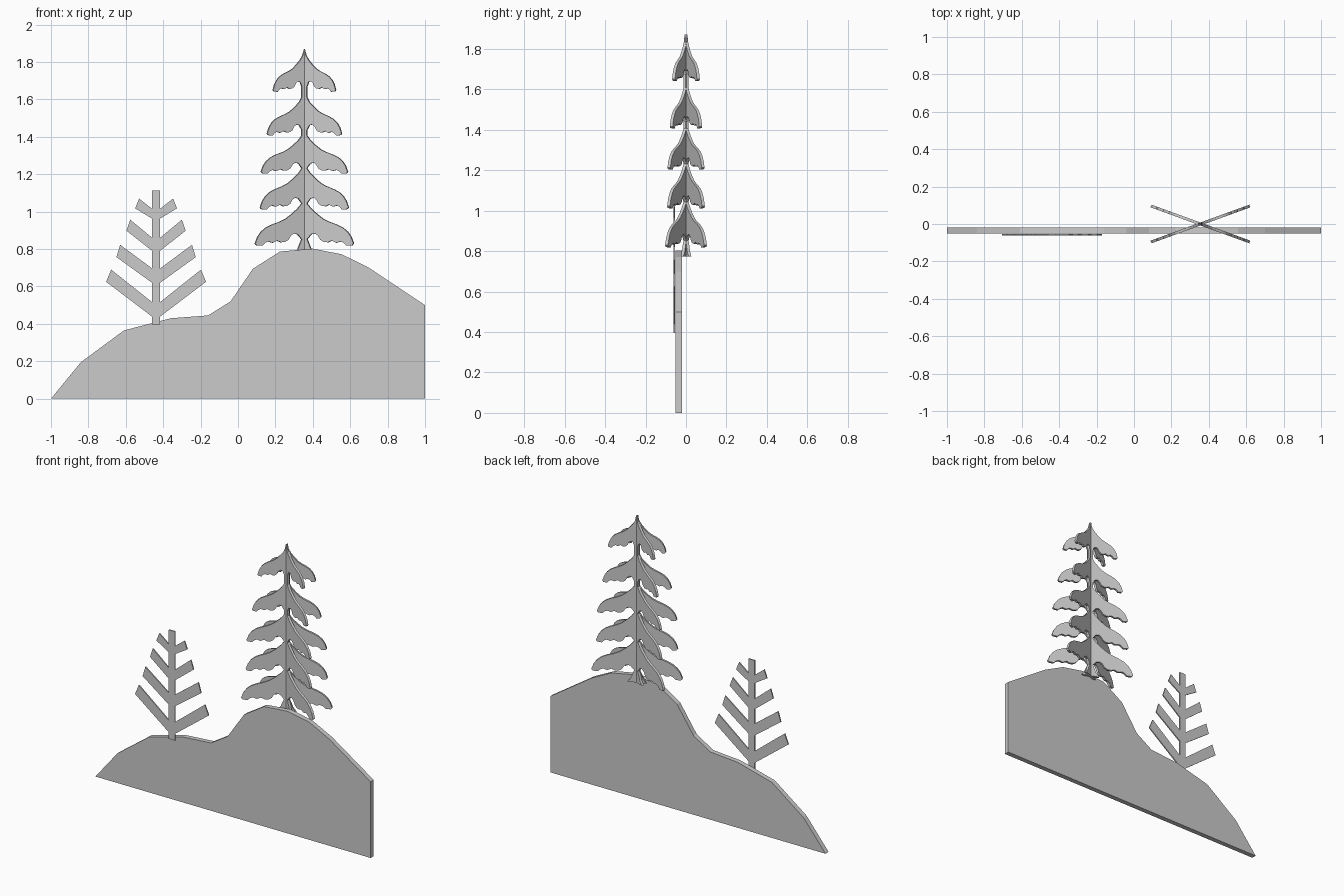
import bpy, bmesh, math


def slab(name, outline, y0, y1):
    """Extrude an (x, z) outline from y0 to y1."""
    bm = bmesh.new()
    face = bm.faces.new([bm.verts.new((x, y0, z)) for x, z in outline])
    ext = bmesh.ops.extrude_face_region(bm, geom=[face])
    verts = [g for g in ext["geom"] if isinstance(g, bmesh.types.BMVert)]
    bmesh.ops.translate(bm, verts=verts, vec=(0, y1 - y0, 0))
    bmesh.ops.recalc_face_normals(bm, faces=bm.faces)
    mesh = bpy.data.meshes.new(name)
    bm.to_mesh(mesh)
    bm.free()
    obj = bpy.data.objects.new(name, mesh)
    bpy.context.collection.objects.link(obj)
    return obj


def mirrored(right):
    """Close a right-hand half outline with its mirror image."""
    return right + [(-x, z) for x, z in reversed(right) if x > 0]


# hill board
hill = [(-1, 0), (-0.84, 0.195), (-0.61, 0.365), (-0.36, 0.43), (-0.16, 0.445),
        (-0.04, 0.52), (0.08, 0.695), (0.225, 0.787), (0.40, 0.802),
        (0.555, 0.772), (0.70, 0.70), (1, 0.50), (1, 0)]
slab("hill", hill, -0.052, -0.02)

# small stick tree: (lower root z, tip x, lower tip z, upper tip x, upper tip z, upper root z)
T = 0.022
half = [(T, 0.396)]
for z0, x1, z1, x2, z2, z3 in [(0.439, 0.267, 0.625, 0.24, 0.69, 0.517),
                               (0.620, 0.212, 0.757, 0.192, 0.823, 0.697),
                               (0.791, 0.158, 0.898, 0.138, 0.957, 0.861),
                               (0.963, 0.112, 1.018, 0.091, 1.07, 1.016)]:
    half += [(T, z0), (x1, z1), (x2, z2), (T, z3)]
half.append((T, 1.112))
small = slab("small_tree", mirrored(half), -0.062, -0.054)
small.location.x = -0.438

# fir outline: one bough shape scaled per tier, as fractions of width and drop
bough = [(0.14, 0.12), (0.26, 0.25), (0.38, 0.36), (0.5, 0.43), (0.66, 0.5),
         (0.78, 0.57), (0.88, 0.67), (0.95, 0.79), (1, 0.95), (0.97, 0.99),
         (0.86, 1), (0.8, 0.93), (0.74, 0.9), (0.65, 0.93), (0.56, 0.88),
         (0.48, 0.92), (0.40, 0.91), (0.33, 0.86), (0.28, 0.76),
         (0.22, 0.71), (0.14, 0.73)]
R = 0.016
fir = [(0, 1.87)]
for width, top, drop in [(0.179, 1.834, 0.193), (0.213, 1.61, 0.203),
                         (0.247, 1.406, 0.203), (0.252, 1.23, 0.219),
                         (0.281, 1.043, 0.225)]:
    fir.append((R if top < 1.8 else 0.011, top))
    fir += [(u * width, top - v * drop) for u, v in bough]
    fir.append((R, top - 0.85 * drop))
# flared foot
fir += [(0.024, 0.835), (0.038, 0.80), (0.058, 0.773)]

# two crossed fir boards
for name, angle in (("fir_board_a", 20), ("fir_board_b", -20)):
    board = slab(name, mirrored(fir), -0.0075, 0.0075)
    board.location.x = 0.355
    board.rotation_euler.z = math.radians(angle)
